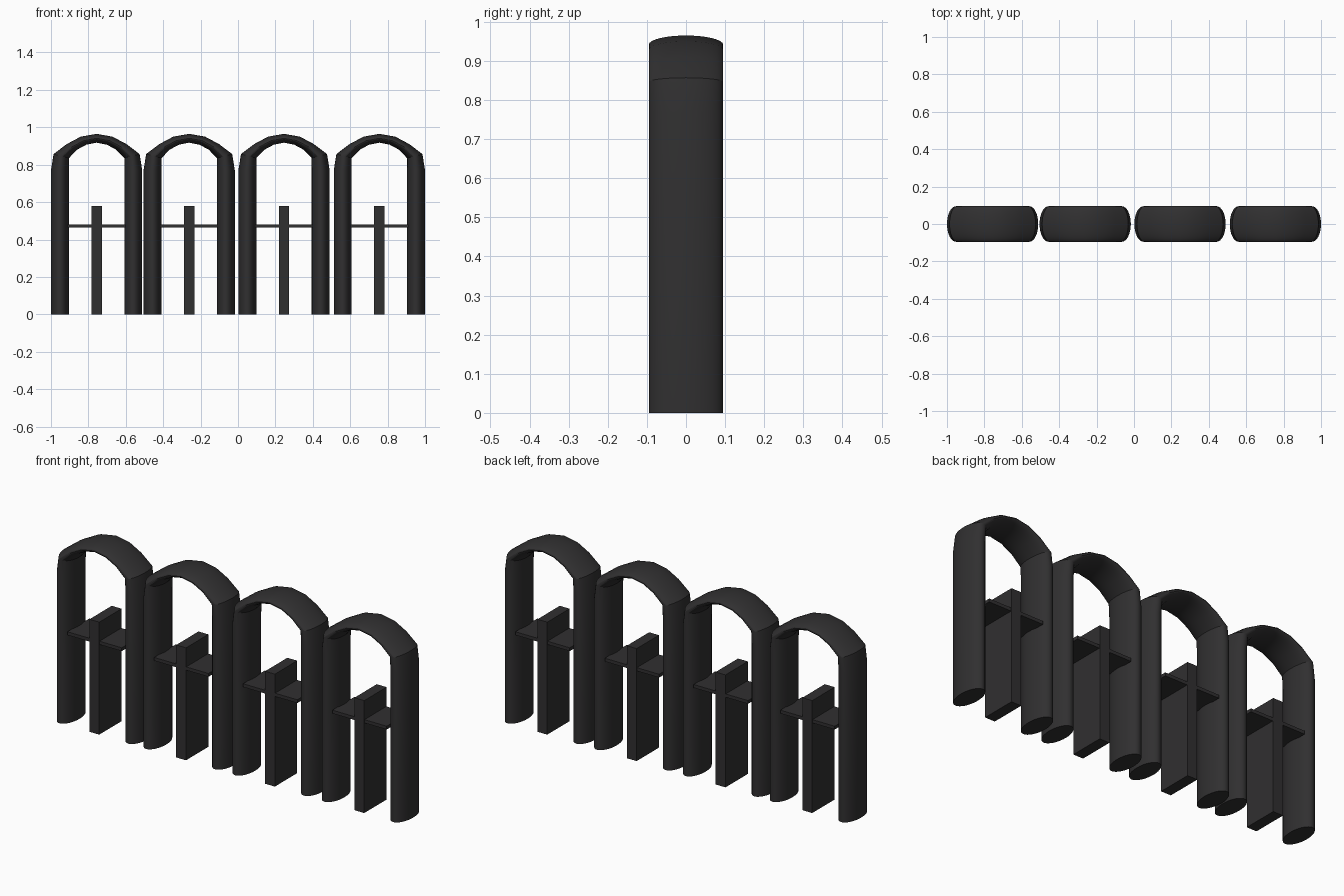
import bpy, bmesh, math

if "Cube" in bpy.data.objects:
    bpy.data.objects.remove(bpy.data.objects["Cube"])

dark = bpy.data.materials.new("dark_metal")
dark.diffuse_color = (0.03, 0.029, 0.03, 1)
dark.use_nodes = True
dark.node_tree.nodes["Principled BSDF"].inputs["Base Color"].default_value = dark.diffuse_color
HALF_DEPTH = 0.095
SIDES = 32


def finish(name, bm, x, smooth=False):
    bmesh.ops.recalc_face_normals(bm, faces=bm.faces[:])
    mesh = bpy.data.meshes.new(name)
    bm.to_mesh(mesh)
    bm.free()
    mesh.materials.append(dark)
    ob = bpy.data.objects.new(name, mesh)
    bpy.context.collection.objects.link(ob)
    ob.location.x = x
    if smooth:
        bpy.ops.object.select_all(action='DESELECT')
        ob.select_set(True)
        bpy.context.view_layer.objects.active = ob
        bpy.ops.object.shade_smooth_by_angle(angle=math.radians(25))


def box(name, x, size, z0):
    bm = bmesh.new()
    bmesh.ops.create_cube(bm, size=1)
    for v in bm.verts:
        v.co.x *= size[0]
        v.co.y *= size[1]
        v.co.z = (v.co.z + 0.5) * size[2] + z0
    finish(name, bm, x)


# Half arch stations: outer x, outer z, inner x, inner z (left foot to crown)
half = [(-0.244, 0, -0.148, 0), (-0.244, 0.77, -0.148, 0.77),
        (-0.230, 0.857, -0.148, 0.835), (-0.160, 0.910, -0.105, 0.880),
        (-0.085, 0.950, -0.055, 0.907)]
crown = [(0, 0.965, 0, 0.918)]
stations = half + crown + [(-a, b, -c, d) for a, b, c, d in reversed(half)]


# Elliptical section swept through the stations
def arch(name, x):
    bm = bmesh.new()
    rings = []
    for ox, oz, ix, iz in stations:
        ring = []
        for i in range(SIDES):
            t = math.tau * i / SIDES
            k = 0.5 + 0.5 * math.cos(t)
            ring.append(bm.verts.new((ix + (ox - ix) * k, HALF_DEPTH * math.sin(t),
                                      iz + (oz - iz) * k)))
        rings.append(ring)
    for a, b in zip(rings, rings[1:]):
        for i in range(SIDES):
            j = (i + 1) % SIDES
            bm.faces.new((a[i], a[j], b[j], b[i]))
    bm.faces.new(rings[0])
    bm.faces.new(rings[-1])
    finish(name, bm, x, smooth=True)


# Four bays: arch, central post and thin cross shelf
for n, cx in enumerate((-0.756, -0.261, 0.246, 0.756), 1):
    arch(f"arch_{n}", cx)
    box(f"post_{n}", cx, (0.056, 0.182, 0.58), 0)
    box(f"shelf_{n}", cx, (0.31, 0.178, 0.017), 0.464)
